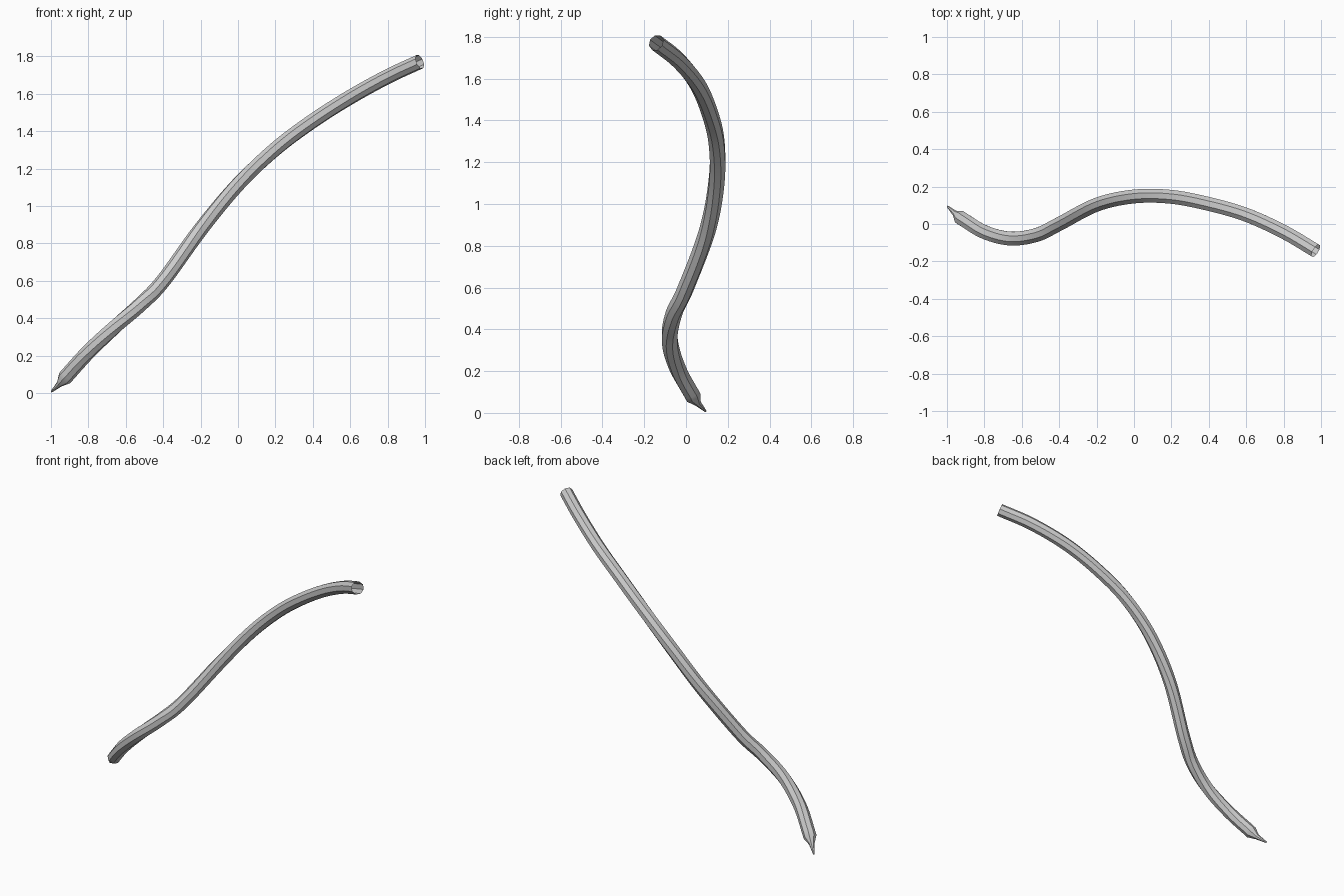
import bpy, bmesh, math
from mathutils import Vector

if "Cube" in bpy.data.objects:
    bpy.data.objects.remove(bpy.data.objects["Cube"])

SIDES = 8
R = 0.04

# centre line of the bent tube, from collar to open end
path = [Vector(p) for p in [
    (-0.927, 0.033, 0.08), (-0.80, -0.043, 0.22), (-0.66, -0.078, 0.352),
    (-0.52, -0.058, 0.475), (-0.40, 0.0, 0.60), (-0.20, 0.103, 0.875),
    (0.0, 0.147, 1.115), (0.20, 0.145, 1.305), (0.40, 0.107, 1.455),
    (0.60, 0.049, 1.582), (0.80, -0.042, 1.692), (0.972, -0.143, 1.772)]]


def spline(pts, steps=8):
    """Smooth curve through all points."""
    ext = [2 * pts[0] - pts[1]] + pts + [2 * pts[-1] - pts[-2]]
    out = []
    for a, b, c, d in zip(ext, ext[1:], ext[2:], ext[3:]):
        for s in range(steps):
            t = s / steps
            out.append(0.5 * (2 * b + (c - a) * t + (2 * a - 5 * b + 4 * c - d) * t * t
                              + (3 * b - a - 3 * c + d) * t ** 3))
    return out + [pts[-1]]


# pointed tip and flared collar, then the even tube
centres = [Vector((-0.997, 0.094, 0.008)), Vector((-0.955, 0.055, 0.048))] + spline(path)
radii = [0.005, 0.017] + [R] * (len(centres) - 2)

bm = bmesh.new()
rings = []
for i, (c, r) in enumerate(zip(centres, radii)):
    lo, hi = max(i - 1, 0), min(i + 1, len(centres) - 1)
    t = (centres[hi] - centres[lo]).normalized()
    u = t.cross(Vector((0, 0, 1))).normalized()
    v = u.cross(t)
    ring = []
    for k in range(SIDES):
        a = 2 * math.pi * (k + 0.5) / SIDES
        ring.append(bm.verts.new(c + r * (math.cos(a) * u + math.sin(a) * v)))
    rings.append(ring)
for p, q in zip(rings, rings[1:]):
    for k in range(SIDES):
        n = (k + 1) % SIDES
        bm.faces.new((p[k], p[n], q[n], q[k]))
bm.faces.new(rings[0][::-1])
bmesh.ops.recalc_face_normals(bm, faces=bm.faces)

me = bpy.data.meshes.new("bent_tube")
bm.to_mesh(me)
bm.free()
ob = bpy.data.objects.new("bent_tube", me)
bpy.context.collection.objects.link(ob)
bpy.context.view_layer.objects.active = ob
ob.select_set(True)
bpy.ops.object.shade_smooth_by_angle(angle=math.radians(30))
